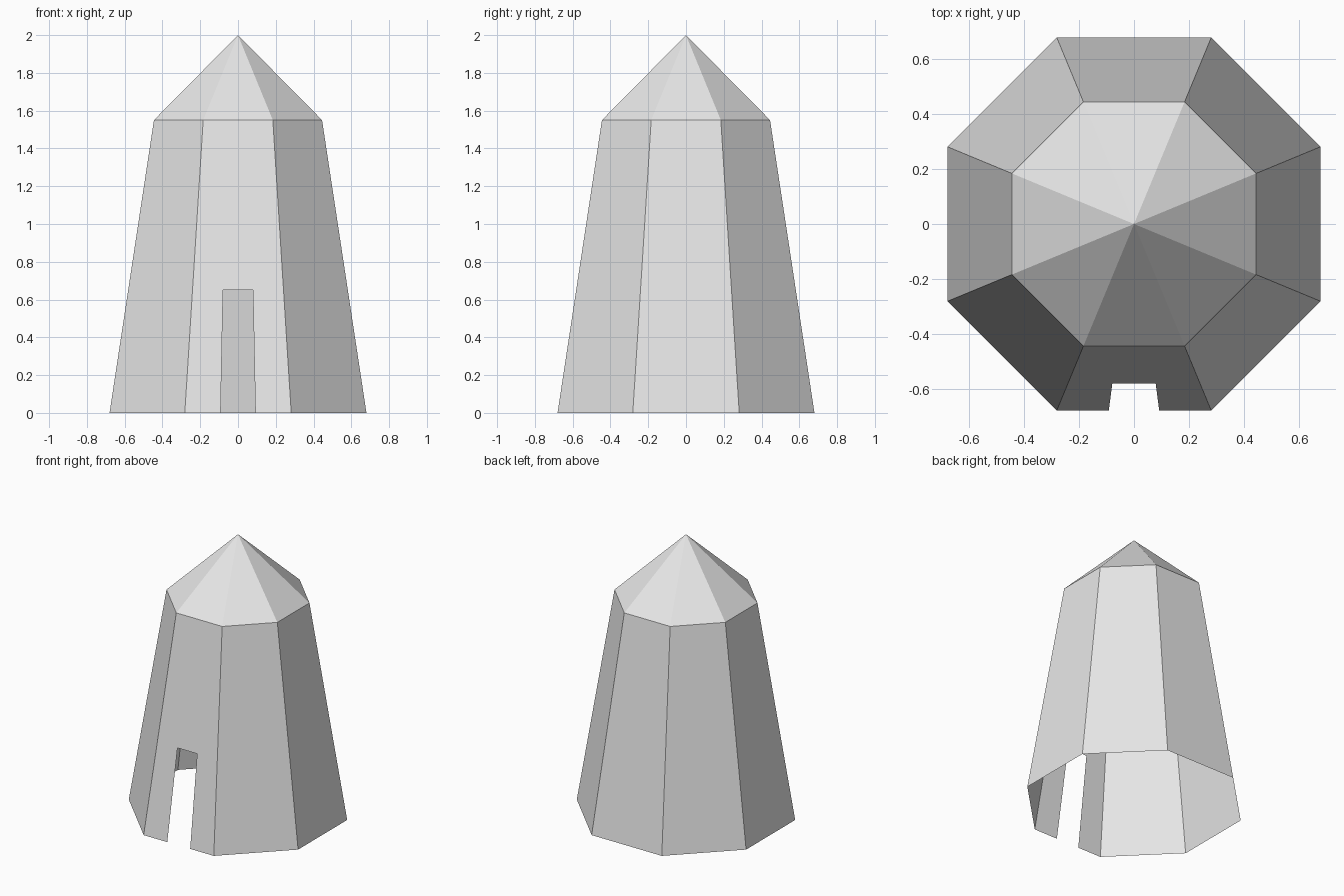
import bpy, bmesh, math
from mathutils import Vector

if "Cube" in bpy.data.objects:
    bpy.data.objects.remove(bpy.data.objects["Cube"], do_unlink=True)

SIDES = 8
BASE, EAVE, PEAK = 0.68, 0.445, 2.0      # wall apothems and apex height
EAVE_Z, DOOR_Z = 1.55, 0.65
DOOR_BASE, DOOR_TOP = 0.092, 0.079       # door half widths

grey = bpy.data.materials.new("plain grey")
grey.use_nodes = True
grey.diffuse_color = (0.8, 0.8, 0.8, 1)
grey.node_tree.nodes["Principled BSDF"].inputs["Base Color"].default_value = (0.8, 0.8, 0.8, 1)


def ring(bm, apothem, z):
    """Octagon of vertices; the first edge faces the front."""
    radius = apothem / math.cos(math.pi / SIDES)
    angles = [-math.pi / 2 + (2 * i - 1) * math.pi / SIDES for i in range(SIDES)]
    return [bm.verts.new((radius * math.cos(a), radius * math.sin(a), z)) for a in angles]


def finish(bm, name):
    mesh = bpy.data.meshes.new(name)
    bm.to_mesh(mesh)
    bm.free()
    mesh.materials.append(grey)
    obj = bpy.data.objects.new(name, mesh)
    bpy.context.collection.objects.link(obj)
    return obj


# Tapered walls: an open shell with a doorway in the front panel
bm = bmesh.new()
low, high = ring(bm, BASE, 0), ring(bm, EAVE, EAVE_Z)
for i in range(1, SIDES):
    j = (i + 1) % SIDES
    bm.faces.new((low[i], low[j], high[j], high[i]))


def door_vert(x, z):
    y = -BASE + (BASE - EAVE) * z / EAVE_Z
    return bm.verts.new((x, y, z))


foot_l, foot_r = door_vert(-DOOR_BASE, 0), door_vert(DOOR_BASE, 0)
head_l, head_r = door_vert(-DOOR_TOP, DOOR_Z), door_vert(DOOR_TOP, DOOR_Z)
bm.faces.new((low[0], foot_l, head_l, high[0]))
bm.faces.new((foot_r, low[1], high[1], head_r))
bm.faces.new((head_l, head_r, high[1], high[0]))
finish(bm, "walls")

# Pointed roof, open underneath
bm = bmesh.new()
eave = ring(bm, EAVE, EAVE_Z)
apex = bm.verts.new(Vector((0, 0, PEAK)))
for i in range(SIDES):
    bm.faces.new((eave[i], eave[(i + 1) % SIDES], apex))
finish(bm, "roof")
